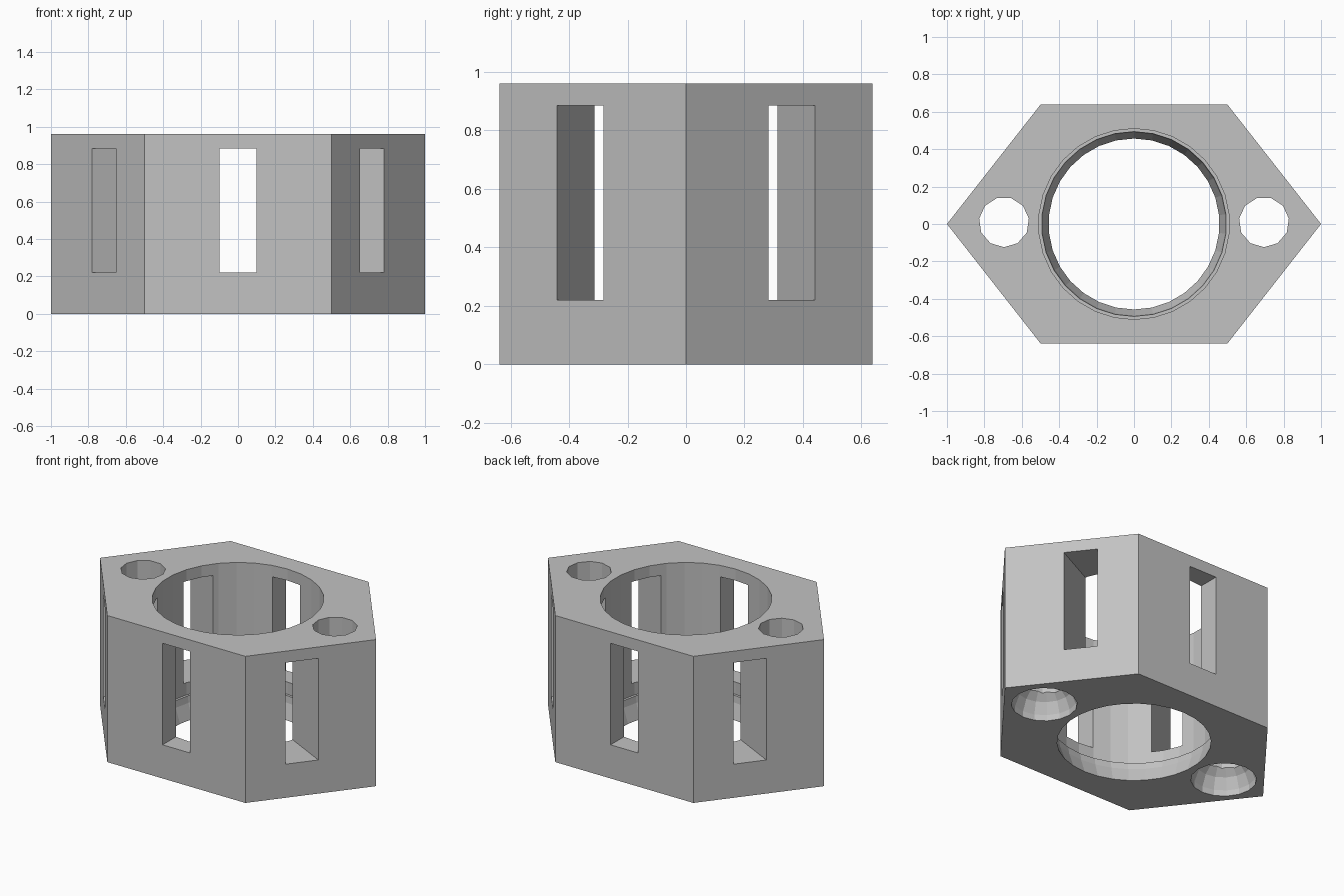
import bpy, bmesh, math
from mathutils import Matrix

if "Cube" in bpy.data.objects:
    bpy.data.objects.remove(bpy.data.objects["Cube"], do_unlink=True)

HEIGHT = 0.96

# Single grey colour
grey = bpy.data.materials.new("plain_grey")
grey.use_nodes = True
colour = (0.54, 0.54, 0.54, 1)
grey.diffuse_color = colour
grey.node_tree.nodes["Principled BSDF"].inputs["Base Color"].default_value = colour


def add_object(name, bm):
    bmesh.ops.recalc_face_normals(bm, faces=bm.faces)
    mesh = bpy.data.meshes.new(name)
    bm.to_mesh(mesh)
    bm.free()
    mesh.materials.append(grey)
    obj = bpy.data.objects.new(name, mesh)
    bpy.context.collection.objects.link(obj)
    return obj


def stack(name, rings):
    """Closed solid from a list of equal-sized point rings."""
    bm = bmesh.new()
    loops = [[bm.verts.new(p) for p in ring] for ring in rings]
    n = len(loops[0])
    for low, high in zip(loops, loops[1:]):
        for i in range(n):
            j = (i + 1) % n
            bm.faces.new((low[i], low[j], high[j], high[i]))
    bm.faces.new(loops[0][::-1])
    bm.faces.new(loops[-1])
    return add_object(name, bm)


def lathe(name, profile, sides, cx=0, cy=0):
    """Turned solid from (radius, height) pairs, one corner towards the front."""
    angles = [math.tau * i / sides - math.pi / 2 for i in range(sides)]
    return stack(name, [[(cx + r * math.cos(a), cy + r * math.sin(a), z)
                         for a in angles] for r, z in profile])


def slot_cutter(degrees):
    bm = bmesh.new()
    bmesh.ops.create_cube(bm, size=1, matrix=Matrix.Rotation(math.radians(degrees), 4, "Z")
                          @ Matrix.Translation((0, 0, 0.5525))
                          @ Matrix.Diagonal((2.6, 0.2, 0.665, 1)))
    return add_object("slot_cutter", bm)


def cut(body, cutter):
    cutter.hide_render = True
    mod = body.modifiers.new("cut", "BOOLEAN")
    mod.operation = "DIFFERENCE"
    mod.solver = "EXACT"
    mod.object = cutter
    bpy.context.view_layer.objects.active = body
    bpy.ops.object.modifier_apply(modifier=mod.name)
    bpy.data.objects.remove(cutter, do_unlink=True)


# Stretched hexagonal block
outline = [(1, 0), (0.5, 0.638), (-0.5, 0.638), (-1, 0), (-0.5, -0.638), (0.5, -0.638)]
body = stack("hexagonal_housing", [[(x, y, z) for x, y in outline] for z in (0, HEIGHT)])

# Central bore with a rounded seat and a narrow ledge near the bottom
cut(body, lathe("bore_cutter", [(0.457, -0.1), (0.457, 0.002), (0.489, 0.096), (0.494, 0.14),
                                (0.51, 0.14), (0.51, 1.1)], 30))

# Side holes with domed pockets underneath
for side in (-1, 1):
    cut(body, lathe("pocket_cutter", [(0.196, -0.04), (0.196, 0.039), (0.166, 0.111),
                                      (0.111, 0.166)], 16, side * 0.695))
    cut(body, lathe("hole_cutter", [(0.134, 0.06), (0.134, 1.1)], 11, side * 0.695, 0.01))

# Tall slots through all six walls
for degrees in (90, 26.8, -26.8):
    cut(body, slot_cutter(degrees))
